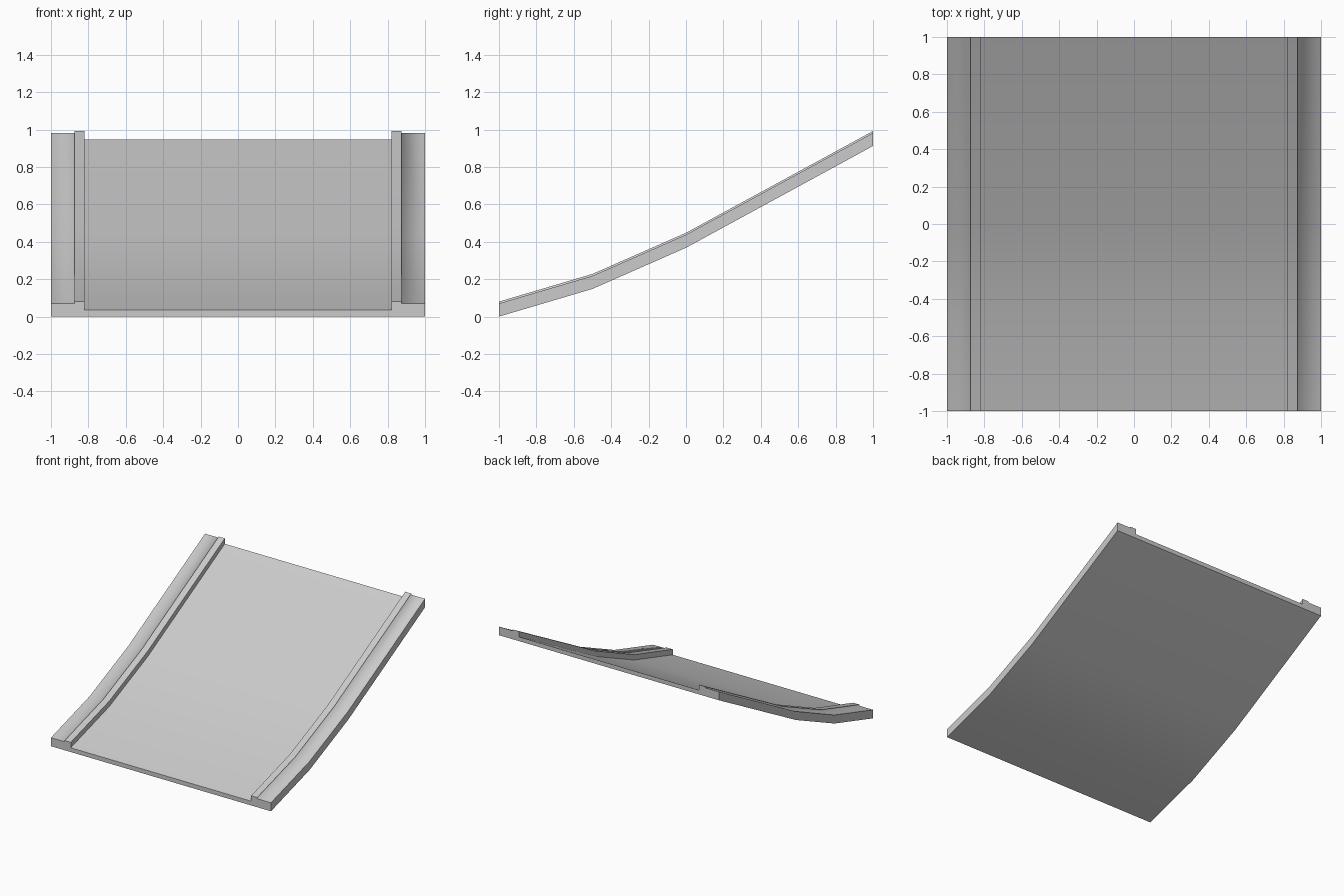
import bpy
import bmesh

cube = bpy.data.objects.get("Cube")
if cube:
    bpy.data.objects.remove(cube, do_unlink=True)

# Plain grey finish
grey = bpy.data.materials.new("plain_grey")
grey.use_nodes = True
colour = (0.6, 0.6, 0.6, 1)
grey.diffuse_color = colour
grey.node_tree.nodes["Principled BSDF"].inputs["Base Color"].default_value = colour

# Half cross-section (x, height), mirrored to close the outline
DECK, SHOULDER, CURB = 0.035, 0.07, 0.08
half = [(1, 0), (1, SHOULDER), (0.875, SHOULDER), (0.875, CURB),
        (0.82, CURB), (0.82, DECK)]
outline = half + [(-x, z) for x, z in reversed(half)]

# Slope path (y, rise) from the low front to the high back
path = [(-1, 0), (-0.5, 0.148), (0, 0.368), (1, 0.912)]

# Sweep the cross-section along the path
bm = bmesh.new()
rings = [[bm.verts.new((x, y, z + rise)) for x, z in outline] for y, rise in path]
count = len(outline)
for a, b in zip(rings, rings[1:]):
    for i in range(count):
        j = (i + 1) % count
        bm.faces.new((a[i], a[j], b[j], b[i]))
bm.faces.new(rings[0])
bm.faces.new(rings[-1])
bmesh.ops.recalc_face_normals(bm, faces=bm.faces)

# Smooth along the slope and across the shallow curb step, sharp elsewhere
for face in bm.faces:
    face.smooth = True
soft = {2, count - 3}
for ring in rings:
    for i in range(count):
        if ring in (rings[0], rings[-1]):
            bm.edges.get((ring[i], ring[(i + 1) % count])).smooth = False
for a, b in zip(rings, rings[1:]):
    for i in range(count):
        bm.edges.get((a[i], b[i])).smooth = i in soft

mesh = bpy.data.meshes.new("ramp_slab")
bm.to_mesh(mesh)
bm.free()
mesh.materials.append(grey)
ramp = bpy.data.objects.new("ramp_slab", mesh)
bpy.context.collection.objects.link(ramp)
